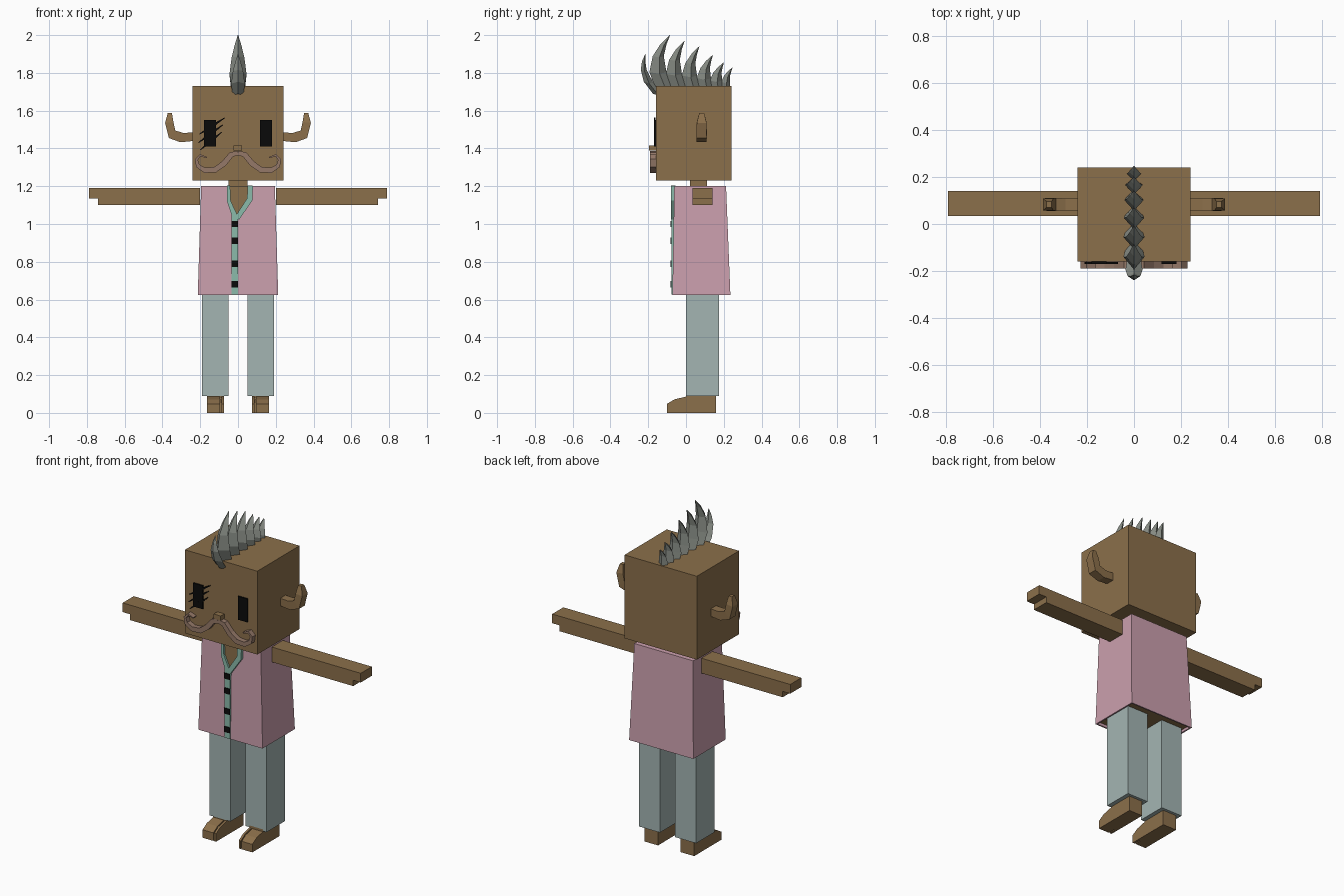
import bpy
import bmesh
from mathutils import Vector

old = bpy.data.objects.get("Cube")
if old:
    bpy.data.objects.remove(old, do_unlink=True)


def material(name, rgb):
    m = bpy.data.materials.new(name)
    m.use_nodes = True
    m.diffuse_color = (*rgb, 1)
    m.node_tree.nodes["Principled BSDF"].inputs["Base Color"].default_value = (*rgb, 1)
    return m


SKIN = material("brown skin", (0.26, 0.16, 0.07))
PINK = material("pink cloth", (0.6, 0.35, 0.42))
TEAL = material("teal trim", (0.26, 0.5, 0.41))
TROUSER = material("pale grey trousers", (0.37, 0.46, 0.45))
HAIR = material("grey hair", (0.25, 0.27, 0.24))
WHISKER = material("dusty brown whiskers", (0.3, 0.19, 0.14))
BLACK = material("black", (0.003, 0.003, 0.003))


def finish(name, bm, *mats):
    bmesh.ops.recalc_face_normals(bm, faces=bm.faces)
    mesh = bpy.data.meshes.new(name)
    bm.to_mesh(mesh)
    bm.free()
    for m in mats:
        mesh.materials.append(m)
    obj = bpy.data.objects.new(name, mesh)
    bpy.context.collection.objects.link(obj)
    return obj


def loft(name, rings, mat):
    """Skin a list of point rings and cap both ends."""
    bm = bmesh.new()
    loops = [[bm.verts.new(p) for p in ring] for ring in rings]
    n = len(loops[0])
    for a, b in zip(loops, loops[1:]):
        for i in range(n):
            j = (i + 1) % n
            bm.faces.new((a[i], a[j], b[j], b[i]))
    bm.faces.new(loops[0])
    bm.faces.new(loops[-1])
    return finish(name, bm, mat)


def box(name, x, y, z, mat):
    ring = lambda h: [(x[0], y[0], h), (x[1], y[0], h), (x[1], y[1], h), (x[0], y[1], h)]
    return loft(name, [ring(z[0]), ring(z[1])], mat)


def prism_x(name, outline, x0, x1, mat):
    return loft(name, [[(x, y, z) for y, z in outline] for x in (x0, x1)], mat)


def prism_y(name, outline, y0, y1, mat):
    return loft(name, [[(x, y, z) for x, z in outline] for y in (y0, y1)], mat)


def ribbon(name, path, widths, y0, y1, mat):
    """Flat strip following an (x, z) path."""
    pts = [Vector(p) for p in path]
    rings = []
    for i, p in enumerate(pts):
        t = (pts[min(i + 1, len(pts) - 1)] - pts[max(i - 1, 0)]).normalized()
        n = Vector((-t.y, t.x)) * widths[i] / 2
        a, b = p + n, p - n
        rings.append([(a.x, y0, a.y), (a.x, y1, a.y), (b.x, y1, b.y), (b.x, y0, b.y)])
    return loft(name, rings, mat)


def span(s, a, b):
    return sorted((s * a, s * b))


# Head and neck
box("head", (-0.24, 0.24), (-0.16, 0.24), (1.23, 1.73), SKIN)
box("neck", (-0.05, 0.05), (0.02, 0.11), (1.17, 1.24), SKIN)
box("nose", (-0.025, 0.022), (-0.195, -0.15), (1.388, 1.416), SKIN)

# Shirt flares toward a recessed brown underside
bm = bmesh.new()
bmesh.ops.create_cube(bm, size=1)
for v in bm.verts:
    top = v.co.z > 0
    v.co.x = (0.195 if top else 0.213) * (1 if v.co.x > 0 else -1)
    if v.co.y > 0:
        v.co.y = 0.212 if top else 0.235
    else:
        v.co.y = -0.062 if top else -0.072
    v.co.z = 1.2 if top else 0.625
bmesh.ops.recalc_face_normals(bm, faces=bm.faces)
under = min(bm.faces, key=lambda f: f.calc_center_median().z)
bmesh.ops.inset_region(bm, faces=[under], thickness=0.012)
bmesh.ops.inset_region(bm, faces=[under], thickness=0.002, depth=-0.015)
under.material_index = 1
finish("shirt", bm, PINK, SKIN)

# Open neckline with trim, button strip and buttons
prism_y("chest_opening", [(-0.045, 1.2), (-0.045, 1.13), (0, 1.04), (0.065, 1.13), (0.065, 1.2)],
        -0.068, -0.06, SKIN)
ribbon("collar_right", [(-0.05, 1.203), (-0.048, 1.12), (-0.012, 1.03)],
       [0.016, 0.02, 0.03], -0.08, -0.055, TEAL)
ribbon("collar_left", [(0.065, 1.203), (0.062, 1.13), (-0.005, 1.03)],
       [0.028, 0.03, 0.026], -0.08, -0.055, TEAL)
box("button_strip", (-0.035, 0.001), (-0.078, -0.06), (0.627, 1.045), TEAL)
for i, z in enumerate((0.68, 0.79, 0.912, 1.0)):
    box(f"button_{i + 1}", (-0.035, 0.0), (-0.082, -0.075), (z - 0.017, z + 0.017), BLACK)

# Paired parts
for side, s in (("left", 1), ("right", -1)):
    # Arm with an overhanging fingertip
    arm = [(0.2, 1.1), (0.74, 1.1), (0.74, 1.135), (0.79, 1.135), (0.79, 1.19), (0.2, 1.19)]
    prism_y(f"{side}_arm", [(s * x, z) for x, z in arm], 0.035, 0.14, SKIN)

    box(f"{side}_trouser_leg", span(s, 0.05, 0.19), (0, 0.175), (0.09, 0.64), TROUSER)

    # Foot with a split toe
    box(f"{side}_heel", span(s, 0.075, 0.165), (0.0, 0.158), (0, 0.1), SKIN)
    toe = [(0.0, 0), (-0.1, 0), (-0.1, 0.048), (-0.06, 0.072), (0.0, 0.086)]
    prism_x(f"{side}_small_toe", toe, s * 0.075, s * 0.088, SKIN)
    prism_x(f"{side}_big_toe", toe, s * 0.094, s * 0.165, SKIN)
    box(f"{side}_instep", span(s, 0.08, 0.1), (-0.06, 0.01), (0, 0.07), SKIN)

    # Upturned ear: inner and outer edge points with half depth
    ear = [((0.23, 1.485), (0.23, 1.44), 0.025), ((0.29, 1.482), (0.305, 1.433), 0.026),
           ((0.332, 1.495), (0.366, 1.455), 0.027), ((0.342, 1.54), (0.386, 1.535), 0.026),
           ((0.35, 1.587), (0.372, 1.587), 0.013)]
    loft(f"{side}_ear",
         [[(s * a[0], 0.083 - d, a[1]), (s * a[0], 0.083 + d, a[1]),
           (s * b[0], 0.083 + d, b[1]), (s * b[0], 0.083 - d, b[1])] for a, b, d in ear], SKIN)

    box(f"{side}_eye", span(s, 0.117, 0.18), (-0.169, -0.16), (1.41, 1.55), BLACK)

    # Curled moustache half
    curl = [(0, 1.376), (0.035, 1.368), (0.075, 1.32), (0.12, 1.288), (0.175, 1.284),
            (0.213, 1.308), (0.22, 1.342), (0.2, 1.364), (0.165, 1.352)]
    ribbon(f"{side}_moustache", [(s * x, z) for x, z in curl],
           [0.024, 0.028, 0.03, 0.03, 0.028, 0.022, 0.016, 0.012, 0.006],
           -0.19, -0.155, WHISKER)

# Slanted lashes across the right eye
for i, (a, b) in enumerate((((-0.205, 1.475), (-0.07, 1.562)),
                            ((-0.21, 1.43), (-0.08, 1.525)),
                            ((-0.2, 1.392), (-0.085, 1.487)))):
    mid = ((a[0] + b[0]) / 2, (a[1] + b[1]) / 2)
    ribbon(f"lash_{i + 1}", [a, mid, b], [0.004, 0.016, 0.004], -0.17, -0.161, BLACK)


# Mohawk spikes: diamond sections bulging forward, tip swept back
def spike(name, base, tip, depth, bulge, width):
    base, tip = Vector(base), Vector(tip)
    rings = []
    for t, lean, d, w in ((0, 0, 1, 0.8), (0.3, 0.85, 0.95, 1), (0.6, 1, 0.62, 0.75),
                          (0.82, 0.6, 0.35, 0.4), (1, 0, 0.02, 0.03)):
        c = base.lerp(tip, t) - Vector((bulge * lean, 0))
        h = depth * d / 2
        rings.append([(0, c.x - h, c.y), (width * w, c.x + h * 0.2, c.y - 0.01 * d),
                      (0, c.x + h, c.y), (-width * w, c.x + h * 0.2, c.y - 0.01 * d)])
    loft(name, rings, HAIR)


spikes = [((-0.15, 1.69), (-0.215, 1.9), 0.05, 0.035, 0.036),
          ((-0.115, 1.72), (-0.085, 2.0), 0.095, 0.05, 0.045),
          ((-0.04, 1.72), (-0.008, 1.97), 0.09, 0.04, 0.045),
          ((0.035, 1.72), (0.07, 1.94), 0.085, 0.033, 0.043),
          ((0.105, 1.72), (0.142, 1.895), 0.08, 0.026, 0.041),
          ((0.165, 1.72), (0.2, 1.855), 0.07, 0.02, 0.037),
          ((0.21, 1.72), (0.247, 1.83), 0.05, 0.014, 0.03)]
for i, args in enumerate(spikes):
    spike(f"mohawk_spike_{i + 1}", *args)
